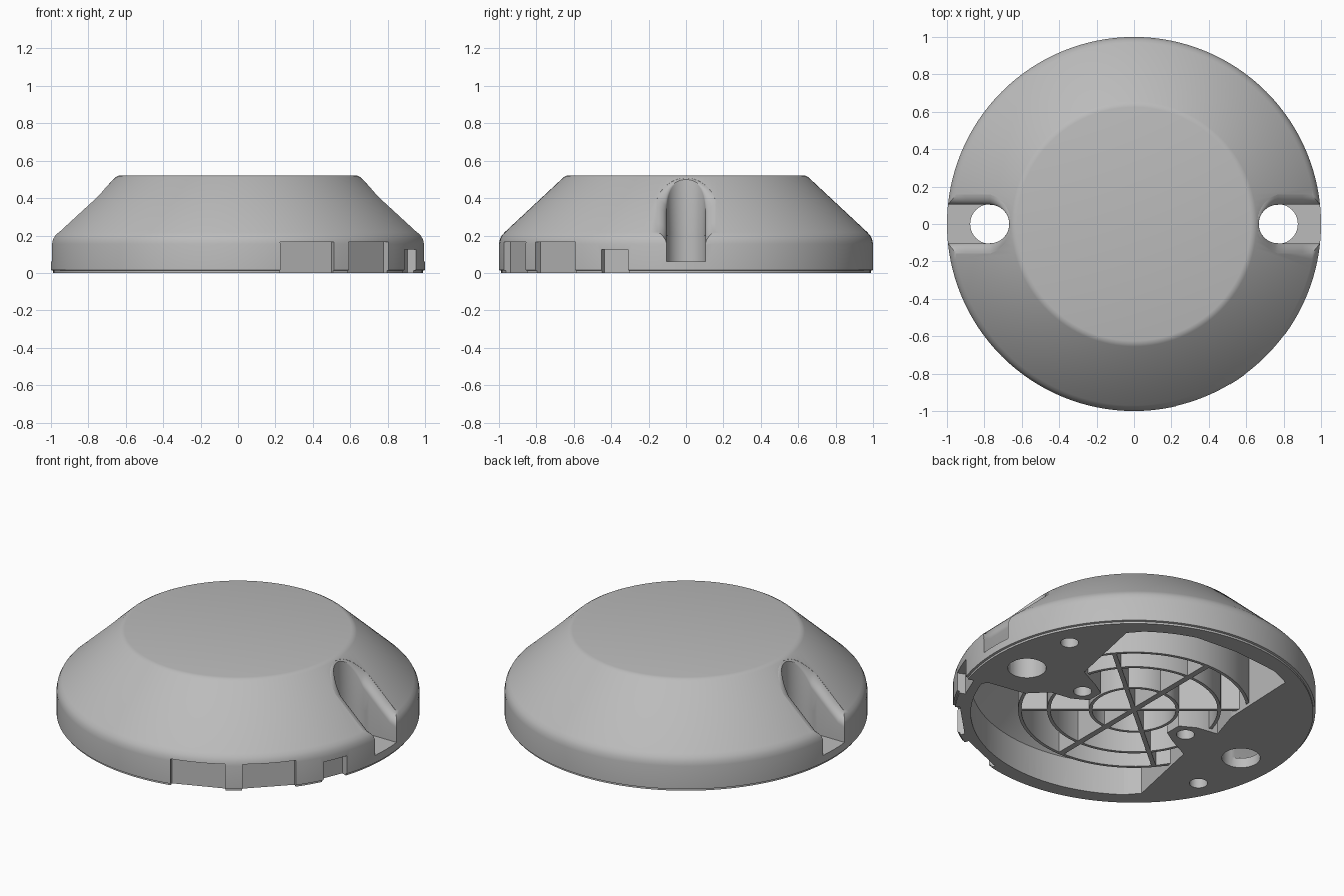
import bpy, bmesh, math
from mathutils import Matrix

cube = bpy.data.objects.get("Cube")
if cube:
    bpy.data.objects.remove(cube, do_unlink=True)

grey = bpy.data.materials.new("light grey plastic")
grey.use_nodes = True
grey.diffuse_color = (0.5, 0.5, 0.5, 1)
grey.node_tree.nodes["Principled BSDF"].inputs["Base Color"].default_value = (0.5, 0.5, 0.5, 1)


def finish(name, bm):
    bmesh.ops.recalc_face_normals(bm, faces=bm.faces)
    mesh = bpy.data.meshes.new(name)
    bm.to_mesh(mesh)
    bm.free()
    mesh.materials.append(grey)
    ob = bpy.data.objects.new(name, mesh)
    bpy.context.collection.objects.link(ob)
    return ob


def lathe(name, profile, closed=False, steps=128):
    bm = bmesh.new()
    verts = [bm.verts.new((r, 0, z)) for r, z in profile]
    pairs = list(zip(verts, verts[1:])) + ([(verts[-1], verts[0])] if closed else [])
    edges = [bm.edges.new(p) for p in pairs]
    bmesh.ops.spin(bm, geom=verts + edges, axis=(0, 0, 1), cent=(0, 0, 0),
                   angle=math.tau, steps=steps, use_duplicate=False)
    bmesh.ops.remove_doubles(bm, verts=bm.verts, dist=0.0005)
    return finish(name, bm)


def prism(name, outline, z0, z1):
    bm = bmesh.new()
    face = bm.faces.new([bm.verts.new((x, y, z0)) for x, y in outline])
    top = bmesh.ops.extrude_face_region(bm, geom=[face])["geom"]
    bmesh.ops.translate(bm, vec=(0, 0, z1 - z0),
                        verts=[g for g in top if isinstance(g, bmesh.types.BMVert)])
    return finish(name, bm)


def box(name, size, centre, turn=0.0):
    bm = bmesh.new()
    bmesh.ops.create_cube(bm, size=1)
    bmesh.ops.scale(bm, vec=size, verts=bm.verts)
    bmesh.ops.translate(bm, vec=centre, verts=bm.verts)
    bmesh.ops.rotate(bm, matrix=Matrix.Rotation(turn, 3, 'Z'), verts=bm.verts)
    return finish(name, bm)


def disc(name, x, y, r, z0, z1):
    ring = [(x + r * math.cos(a), y + r * math.sin(a))
            for a in (math.tau * i / 40 for i in range(40))]
    return prism(name, ring, z0, z1)


def boolean(target, tool, operation='DIFFERENCE'):
    mod = target.modifiers.new("cut", 'BOOLEAN')
    mod.operation, mod.object, mod.solver = operation, tool, 'EXACT'
    bpy.context.view_layer.objects.active = target
    bpy.ops.object.modifier_apply(modifier=mod.name)
    bpy.data.objects.remove(tool, do_unlink=True)


# Height of the outer shell at a given radius
def shell_height(r):
    t = min(max((r - 0.645) / 0.34, 0), 1)
    return 0.52 - 0.32 * t


# Mounting slot with a rounded inner end and a rolled upper lip
def slot_cutter(side):
    w, cx = 0.103, 0.77
    path = [(x, -w, 0, -1) for x in (1.1, 1.0, 0.95, 0.9, 0.85, 0.81)]
    for i in range(25):
        a = -math.pi / 2 - math.pi * i / 24
        path.append((cx + w * math.cos(a), w * math.sin(a), math.cos(a), math.sin(a)))
    path += [(x, w, 0, 1) for x in (0.81, 0.85, 0.9, 0.95, 1.0, 1.1)]
    bm = bmesh.new()
    columns = []
    for x, y, nx, ny in path:
        r = 0.008 + 0.047 * (1 + min(nx, 0))
        top = shell_height(math.hypot(x + nx * r, y + ny * r))
        column = [(0, 0.06)]
        for k in range(8):
            a = math.pi / 2 * k / 7
            column.append((r * (1 - math.cos(a)), top - r + r * math.sin(a)))
        column.append((r, 0.8))
        columns.append([bm.verts.new((side * (x + nx * d), side * (y + ny * d), z))
                        for d, z in column])
    for a, b in zip(columns, columns[1:]):
        for k in range(len(a) - 1):
            bm.faces.new((a[k], b[k], b[k + 1], a[k + 1]))
    bm.faces.new([c[0] for c in columns])
    bm.faces.new([c[-1] for c in columns])
    bm.faces.new(columns[0] + columns[-1][::-1])
    return finish("slot_cutter", bm)


# Outer housing
housing = lathe("housing", [
    (0, 0.522), (0.625, 0.522), (0.64, 0.519), (0.655, 0.511), (0.97, 0.217),
    (0.985, 0.2), (0.995, 0.18), (1, 0.155), (1, 0.015), (0.988, 0.012), (0.988, 0), (0, 0)])

# Hollow underside, bounded by the two mounting lobes
hollow = lathe("hollow", [(0, 0.47), (0.61, 0.47), (0.9, 0.19), (0.9, -0.1), (0, -0.1)])
opening = prism("opening", [
    (0.28, 0.05), (0.36, 0.1), (0.5, 0.17), (0.6, 0.65), (0.46, 0.81), (0.27, 0.86), (0, 0.88),
    (-0.42, 0.84), (-0.44, 0.31), (-0.5, 0.12), (-0.37, 0.1), (-0.28, 0.05),
    (-0.28, -0.05), (-0.36, -0.1), (-0.5, -0.17), (-0.6, -0.65), (-0.46, -0.81), (-0.27, -0.86),
    (0.1, -1), (0.6, -1), (1, -0.5), (0.83, -0.26), (0.6, -0.22), (0.5, -0.12),
    (0.37, -0.1), (0.28, -0.05)], -0.05, 0.6)
boolean(hollow, opening, 'INTERSECT')
boolean(housing, hollow)

# Slots, mounting holes and screw holes, repeated on opposite sides
for side in (1, -1):
    boolean(housing, slot_cutter(side))
    boolean(housing, disc("mount_hole", side * 0.77, 0, 0.106, -0.1, 0.2))
    boolean(housing, disc("outer_screw_hole", side * 0.77, side * 0.365, 0.05, -0.1, 0.18))
    boolean(housing, disc("inner_screw_hole", side * 0.37, 0, 0.05, -0.1, 0.3))

# Connector notches in the rim
for degrees, width, height in ((-68, 0.31, 0.165), (-45, 0.3, 0.165), (-22.5, 0.155, 0.125)):
    boolean(housing, box("notch", (0.2, width, height + 0.1),
                         (1.05, 0, (height - 0.1) / 2), math.radians(degrees)))

# Stiffening rings and spokes under the roof
parts = [housing]
for label, r in (("inner", 0.24), ("middle", 0.47), ("outer", 0.63)):
    parts.append(lathe(label + "_rib_ring", [(r - 0.009, 0.02), (r + 0.009, 0.02),
                                             (r + 0.009, 0.485), (r - 0.009, 0.485)], True, 96))
for label, degrees, width in (("left", 40, 0.025), ("right", 140, 0.025), ("centre", 90, 0.035)):
    parts.append(box(label + "_rib_spoke", (1.25, width, 0.46), (0, 0, 0.25), math.radians(degrees)))

for ob in parts:
    bpy.ops.object.select_all(action='DESELECT')
    ob.select_set(True)
    bpy.context.view_layer.objects.active = ob
    bpy.ops.object.shade_smooth_by_angle(angle=math.radians(32))
